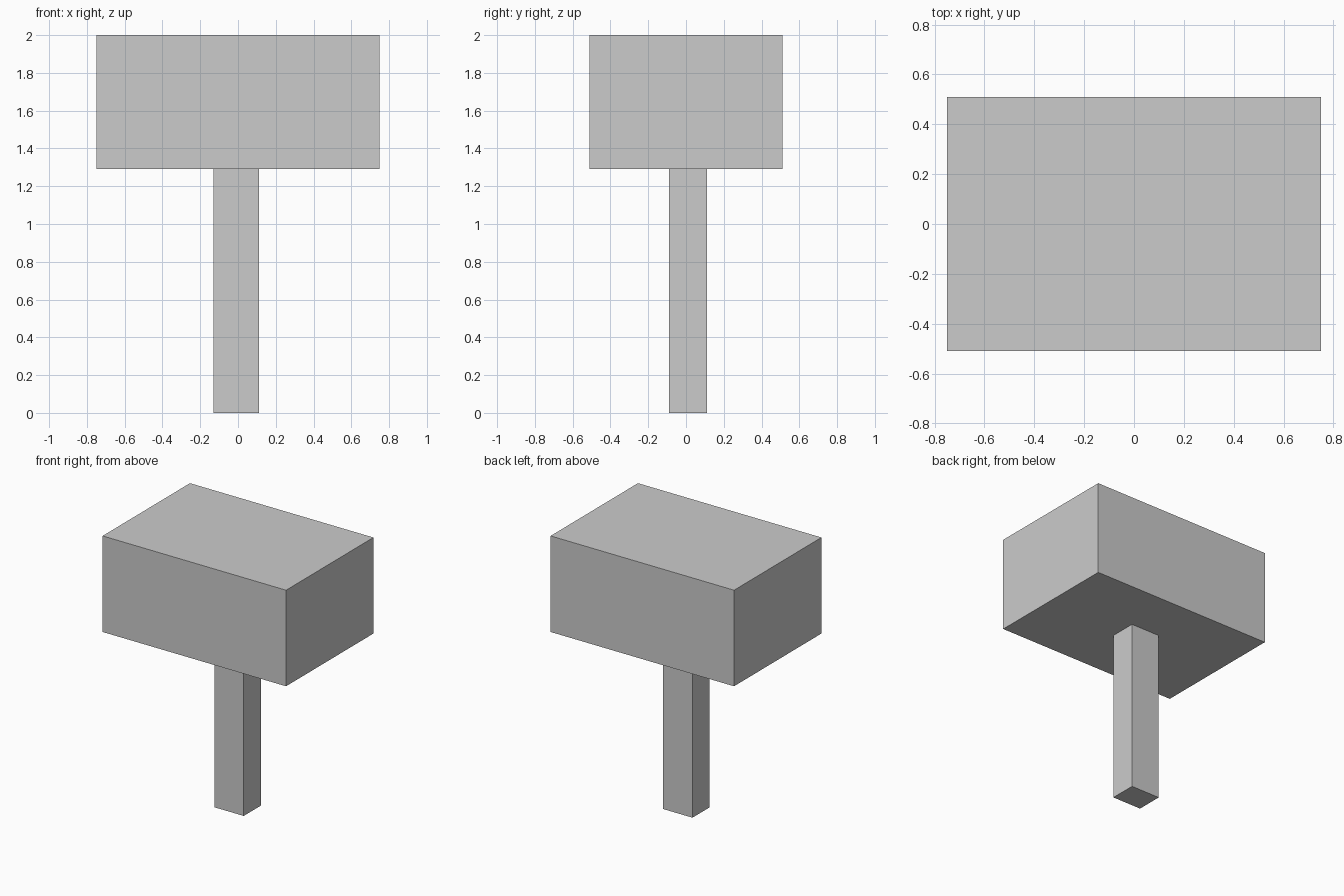
import bpy

if "Cube" in bpy.data.objects:
    bpy.data.objects.remove(bpy.data.objects["Cube"])


def box(name, low, high):
    """Axis-aligned box between two corners."""
    centre = [(a + b) / 2 for a, b in zip(low, high)]
    bpy.ops.mesh.primitive_cube_add(size=1, location=centre)
    obj = bpy.context.object
    obj.name = name
    obj.scale = [b - a for a, b in zip(low, high)]
    bpy.ops.object.transform_apply(location=False, rotation=False, scale=True)
    return obj


# Large block on top
box("head", (-0.75, -0.51, 1.29), (0.75, 0.51, 2.0))

# Slightly off-centre post below it
box("post", (-0.13, -0.09, 0.0), (0.11, 0.11, 1.29))
